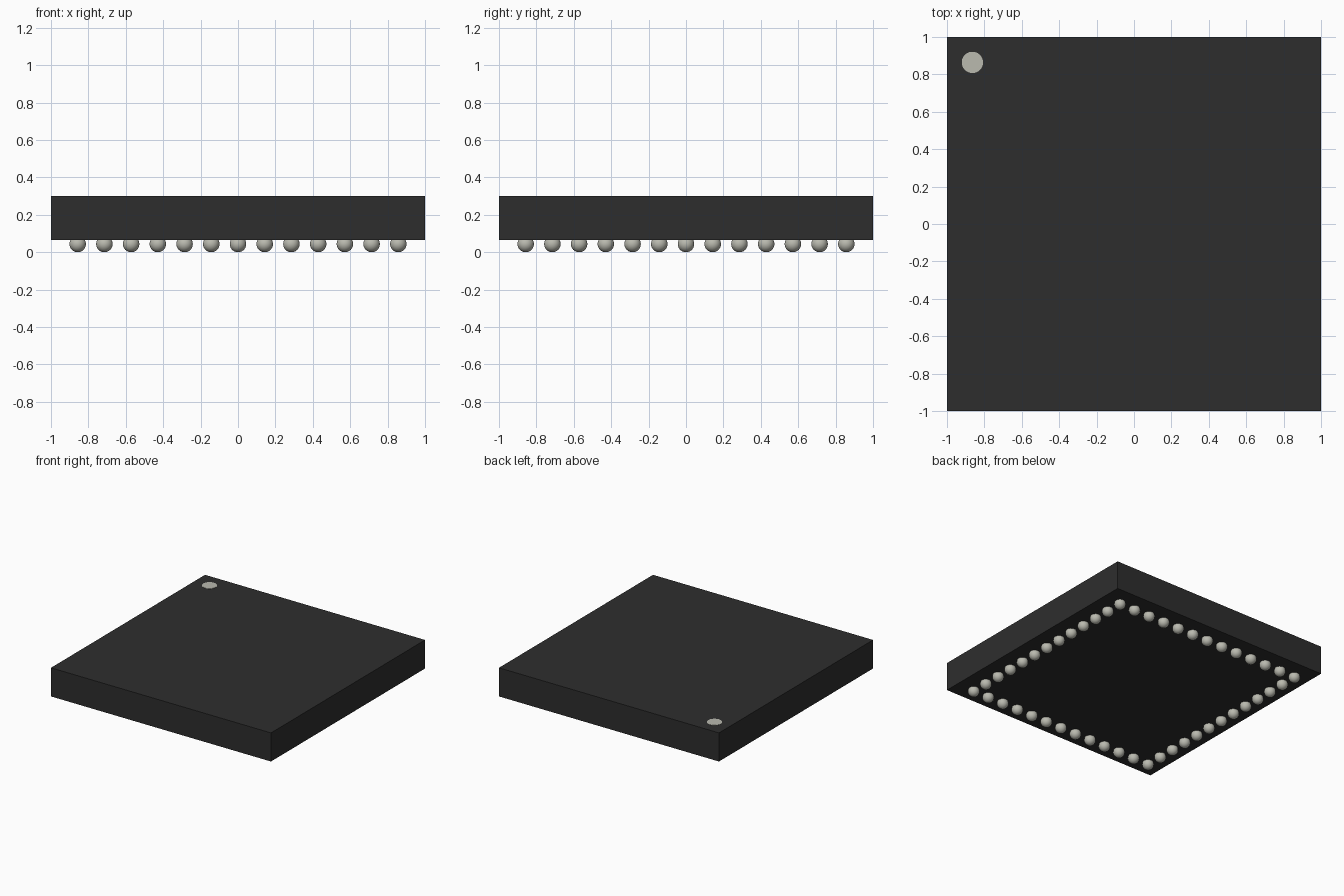
import bpy

cube = bpy.data.objects.get("Cube")
if cube:
    bpy.data.objects.remove(cube, do_unlink=True)


def make_material(name, color, metallic=0.0):
    mat = bpy.data.materials.new(name)
    mat.use_nodes = True
    mat.diffuse_color = color
    mat.node_tree.nodes["Principled BSDF"].inputs["Base Color"].default_value = color
    return mat


black = make_material("package black", (0.027, 0.027, 0.027, 1))
solder = make_material("solder grey", (0.49, 0.49, 0.43, 1))

BOTTOM, TOP = 0.065, 0.30
BALL_RADIUS = 0.044
BALLS_PER_SIDE = 13
PITCH = 1 / 7


def finish(name, mat):
    obj = bpy.context.object
    obj.name = name
    obj.data.name = name
    obj.data.materials.append(mat)
    return obj


# Package body
bpy.ops.mesh.primitive_cube_add(size=1, location=(0, 0, (BOTTOM + TOP) / 2))
body = finish("package_body", black)
body.scale = (2, 2, TOP - BOTTOM)

# Corner marker, a thin disc on the top face
bpy.ops.mesh.primitive_cylinder_add(vertices=40, radius=0.057, depth=0.004,
                                    location=(-0.864, 0.864, TOP))
finish("corner_marker", solder)

# Solder balls around the rim of the underside, sharing one mesh
bpy.ops.mesh.primitive_uv_sphere_add(segments=24, ring_count=16, radius=BALL_RADIUS)
first = finish("solder_ball", solder)
bpy.ops.object.shade_smooth()
last = BALLS_PER_SIDE - 1
spots = [(i, j) for i in range(BALLS_PER_SIDE) for j in range(BALLS_PER_SIDE)
         if i in (0, last) or j in (0, last)]
for n, (i, j) in enumerate(spots):
    ball = first
    if n:
        ball = first.copy()
        bpy.context.collection.objects.link(ball)
    ball.location = ((i - last / 2) * PITCH, (j - last / 2) * PITCH, BALL_RADIUS)
